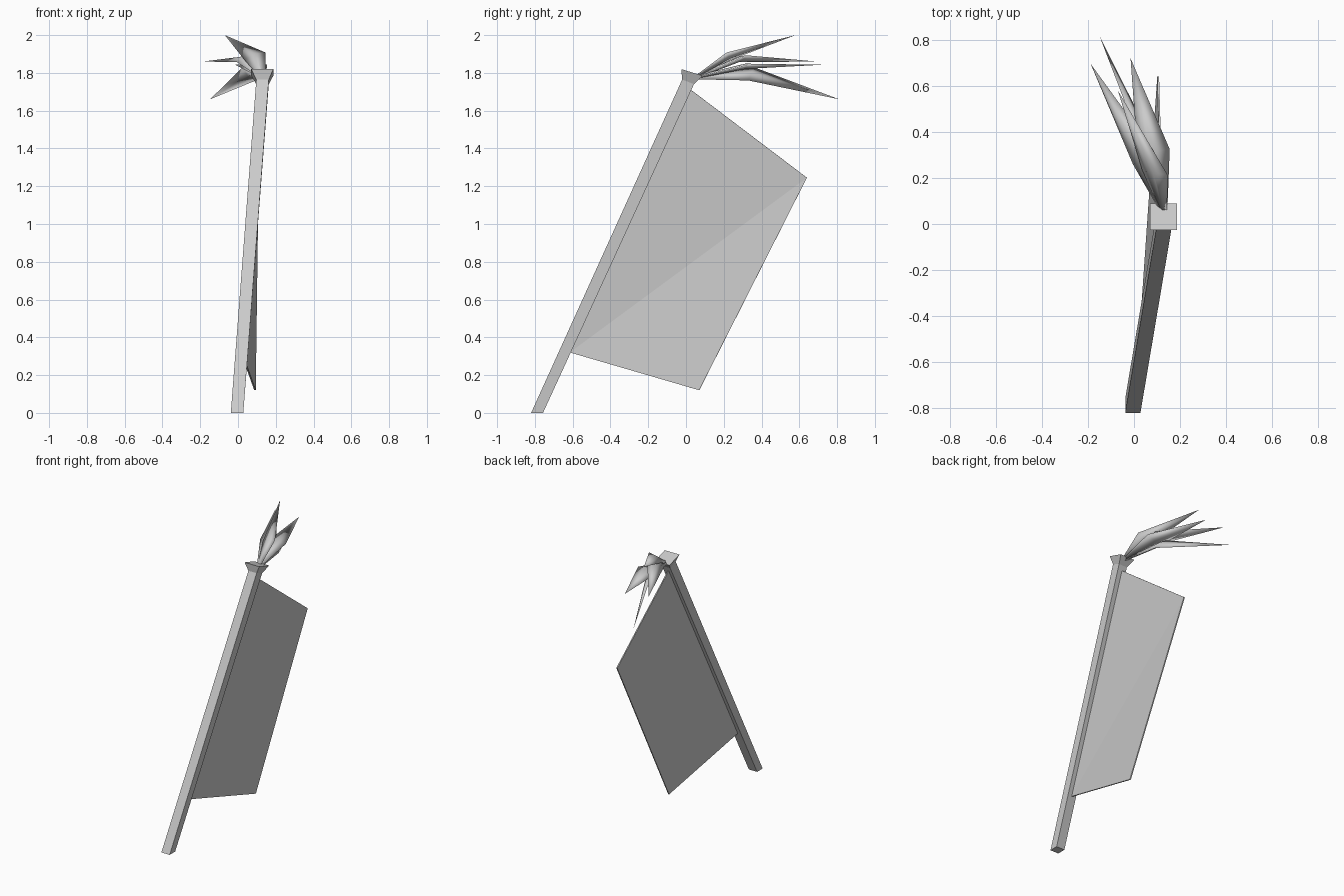
import bpy
from mathutils import Vector

if "Cube" in bpy.data.objects:
    bpy.data.objects.remove(bpy.data.objects["Cube"])


def make(name, verts, faces, smooth=False):
    mesh = bpy.data.meshes.new(name)
    mesh.from_pydata([tuple(v) for v in verts], [], faces)
    mesh.update()
    ob = bpy.data.objects.new(name, mesh)
    bpy.context.collection.objects.link(ob)
    for p in mesh.polygons:
        p.use_smooth = smooth
    return ob


def rect(x0, x1, y0, y1, z_front, z_back):
    return [(x0, y0, z_front), (x1, y0, z_front), (x1, y1, z_back), (x0, y1, z_back)]


def loft(name, rings):
    # joins rings of four points into a closed solid
    verts = [v for r in rings for v in r]
    faces = [(3, 2, 1, 0)]
    for k in range(len(rings) - 1):
        a = 4 * k
        faces += [(a + i, a + (i + 1) % 4, a + 4 + (i + 1) % 4, a + 4 + i) for i in range(4)]
    n = len(verts)
    faces.append((n - 4, n - 3, n - 2, n - 1))
    return make(name, verts, faces)


# leaning square pole
pole_top = rect(0.097, 0.163, -0.02, 0.042, 1.765, 1.74)
loft("pole", [rect(-0.038, 0.028, -0.82, -0.757, 0, 0), pole_top])

# flared cap on the pole
loft("pole_cap", [pole_top, rect(0.07, 0.187, -0.025, 0.088, 1.82, 1.785)])

# cloth banner, folded along its diagonal
banner = make("banner",
              [(0.123, 0.02, 1.715), (0.105, 0.64, 1.245), (0.09, 0.07, 0.12), (0.018, -0.615, 0.32)],
              [(0, 3, 1), (3, 2, 1)])
mod = banner.modifiers.new("thickness", "SOLIDIFY")
mod.thickness = 0.008
mod.offset = 0


# feathers: narrow stem, wide ridged middle, sharp tip
def feather(name, mid, half, tip):
    base, mid, half, tip = Vector((0.132, 0.045, 1.775)), Vector(mid), Vector(half), Vector(tip)
    up = half.cross(tip - base).normalized()
    side = half.normalized()
    verts = []
    for c, w, t in ((base, side * 0.013, up * 0.008), (mid, half, up * 0.014)):
        verts += [c - w, c - t, c + w, c + t]
    verts.append(tip)
    faces = [(3, 2, 1, 0)]
    for i in range(4):
        j = (i + 1) % 4
        faces += [(i, j, 4 + j, 4 + i), (4 + i, 4 + j, 8)]
    make(name, verts, faces, True)


feather("feather_upper", (0.09, 0.225, 1.888), (0.055, -0.01, 0.02), (-0.07, 0.58, 2.0))
feather("feather_left", (0.04, 0.29, 1.875), (0.045, 0.03, 0.018), (-0.188, 0.695, 1.86))
feather("feather_lower", (0.06, 0.345, 1.795), (0.035, -0.015, -0.035), (-0.148, 0.812, 1.66))
feather("feather_right", (0.085, 0.315, 1.835), (0.07, 0.01, 0.008), (-0.015, 0.72, 1.843))
